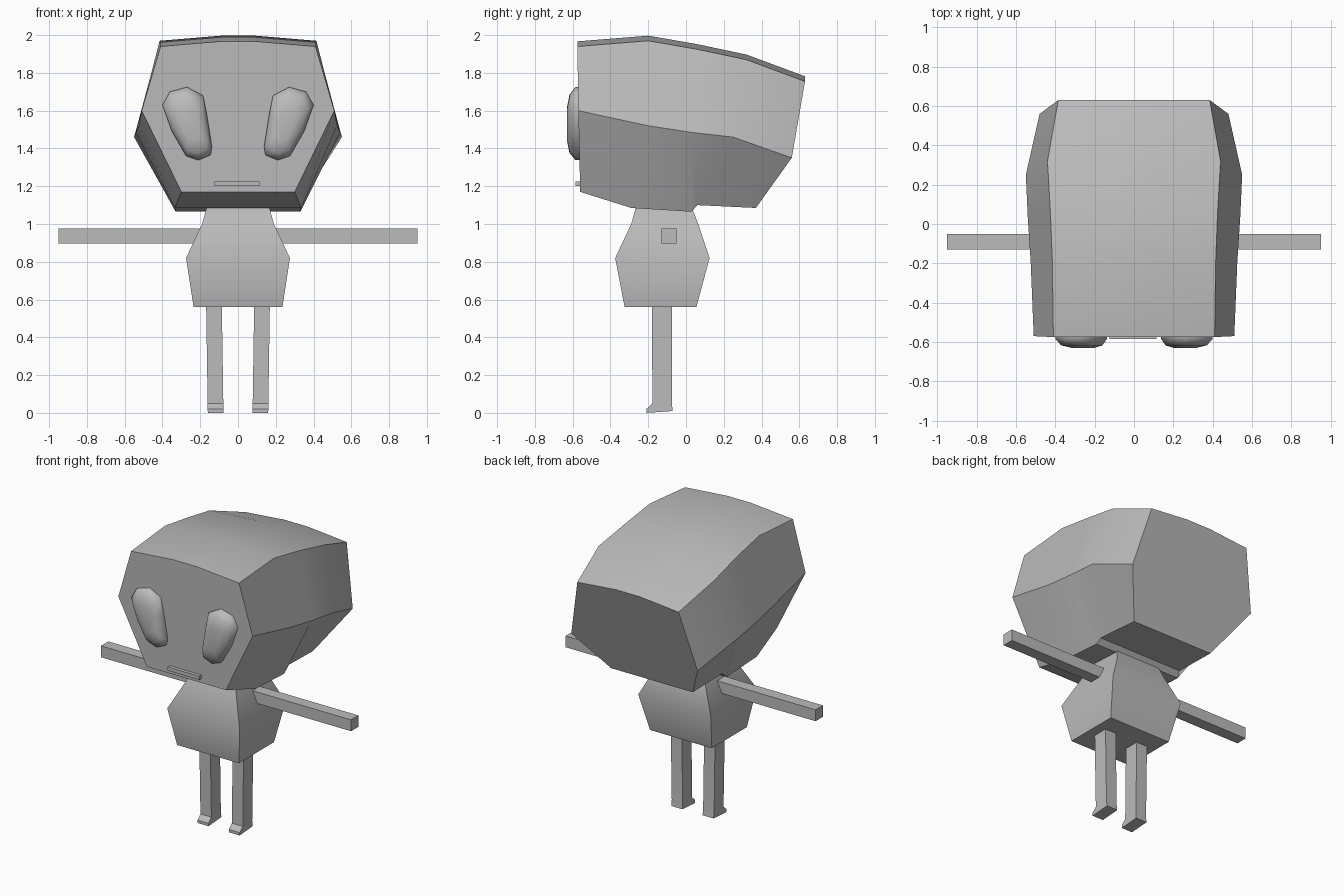
import bpy, math

if "Cube" in bpy.data.objects:
    bpy.data.objects.remove(bpy.data.objects["Cube"])

grey = bpy.data.materials.new("plain grey")
grey.diffuse_color = (0.5, 0.5, 0.5, 1)
grey.use_nodes = True
grey.node_tree.nodes["Principled BSDF"].inputs["Base Color"].default_value = grey.diffuse_color


def make(name, verts, faces, angle=30):
    mesh = bpy.data.meshes.new(name)
    mesh.from_pydata(verts, [], faces)
    mesh.materials.append(grey)
    ob = bpy.data.objects.new(name, mesh)
    bpy.context.collection.objects.link(ob)
    bpy.ops.object.select_all(action='DESELECT')
    ob.select_set(True)
    bpy.context.view_layer.objects.active = ob
    bpy.ops.object.mode_set(mode='EDIT')
    bpy.ops.mesh.select_all(action='SELECT')
    bpy.ops.mesh.normals_make_consistent(inside=False)
    bpy.ops.object.mode_set(mode='OBJECT')
    bpy.ops.object.shade_smooth_by_angle(angle=math.radians(angle))
    return ob


def loft(name, rings, angle=30):
    """Skin a list of equal-length rings and cap both ends."""
    n = len(rings[0])
    verts = [p for r in rings for p in r]
    faces = [[k * n + i, k * n + (i + 1) % n, (k + 1) * n + (i + 1) % n, (k + 1) * n + i]
             for k in range(len(rings) - 1) for i in range(n)]
    faces += [list(range(n)), list(range(len(verts) - n, len(verts)))]
    return make(name, verts, faces, angle)


def box(name, x0, x1, y0, y1, z0, z1):
    ring = lambda z: [(x0, y0, z), (x1, y0, z), (x1, y1, z), (x0, y1, z)]
    return loft(name, [ring(z0), ring(z1)])


# Head: rings from face to back, each given by its top, cheek and jaw point
top = [(.41, -.575, 1.94), (.415, -.2, 1.97), (.425, .06, 1.925), (.44, .32, 1.87), (.385, .63, 1.755)]
cheek = [(.51, -.57, 1.6), (.525, -.2, 1.52), (.54, .03, 1.485), (.55, .25, 1.46), (.48, .56, 1.35)]
jaw = [(.30, -.56, 1.17), (.335, -.29, 1.085), (.33, .03, 1.065), (.32, .06, 1.10), (.31, .37, 1.085)]
rings = []
for t, c, j in zip(top, cheek, jaw):
    half = [(.09, t[1], t[2] + .027), t, c, j]
    rings.append(half + [(-x, y, z) for x, y, z in reversed(half)])
loft("head", rings)

# Body: stacked square sections (z, half width, front, back)
body = [(.56, .235, -.325, .055), (.82, .275, -.375, .125),
        (1.0, .19, -.29, .065), (1.09, .165, -.265, .03)]
loft("body", [[(-w, f, z), (w, f, z), (w, b, z), (-w, b, z)] for z, w, f, b in body], 50)

# Mouth plate
box("mouth", -.125, .115, -.585, -.56, 1.2, 1.225)

# Eye outline, leg side profile
eye = [(.40, 1.63), (.36, 1.70), (.27, 1.725), (.185, 1.68), (.165, 1.58),
       (.138, 1.41), (.145, 1.365), (.21, 1.338), (.275, 1.36), (.35, 1.49)]
leg = [(-.18, .57), (-.075, .57), (-.075, .05), (-.07, .01), (-.21, 0), (-.21, .02), (-.178, .05)]
cx = sum(p[0] for p in eye) / len(eye)
cz = sum(p[1] for p in eye) / len(eye)

for s, side in ((-1, "left"), (1, "right")):
    # Domed eye
    loft(side + "_eye", [[(s * (cx + (x - cx) * k), y, cz + (z - cz) * k) for x, z in eye]
                         for k, y in ((1, -.56), (1, -.585), (.8, -.617), (.45, -.63))], 50)
    # Straight arm
    box(side + "_arm", *sorted((s * .15, s * .95)), -.13, -.05, .897, .975)
    # Leg with a small toe
    loft(side + "_leg", [[(s * (x + .015 * z), y, z) for y, z in leg] for x in (.077, .16)])
